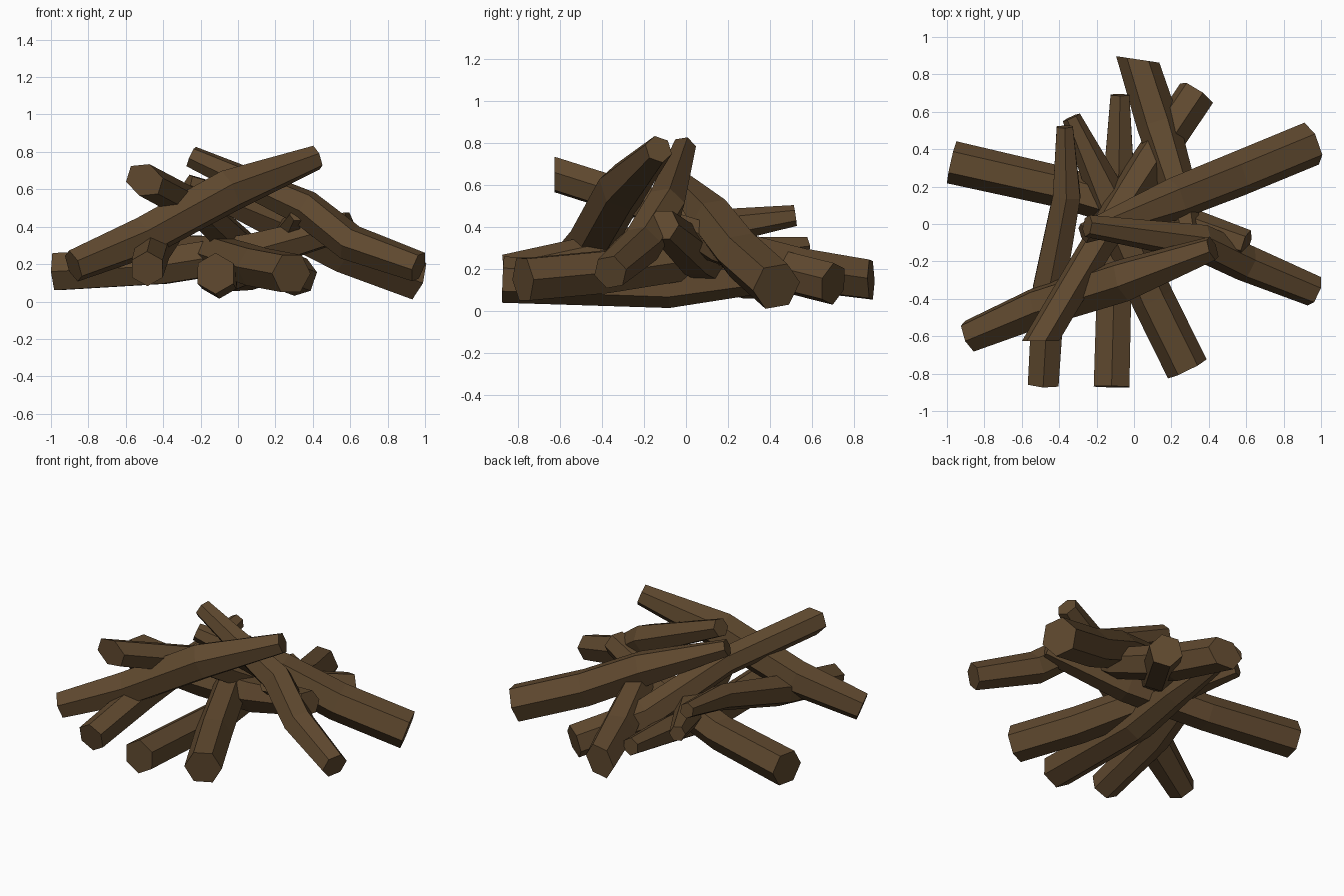
import bpy, bmesh
from math import cos, sin, pi, radians
from mathutils import Vector

if "Cube" in bpy.data.objects:
    bpy.data.objects.remove(bpy.data.objects["Cube"])

# brown bark
bark = bpy.data.materials.new("bark")
bark.diffuse_color = (0.115, 0.066, 0.028, 1)
bark.use_nodes = True
bark.node_tree.nodes["Principled BSDF"].inputs["Base Color"].default_value = bark.diffuse_color


def log(name, roll, *stations, sides=6, cut=None):
    """Faceted log: stations are (x, y, z, radius) along its bent axis.
    cut is the normal of a slanted saw cut at the first end."""
    pts = [Vector(s[:3]) for s in stations]
    bm = bmesh.new()
    rings = []
    for i, s in enumerate(stations):
        d = (pts[min(i + 1, len(pts) - 1)] - pts[max(i - 1, 0)]).normalized()
        u = d.cross(Vector((0, 0, 1))).normalized()
        v = u.cross(d)
        ring = []
        for k in range(sides):
            a = 2 * pi * k / sides + radians(roll)
            off = s[3] * (cos(a) * u + sin(a) * v)
            if cut and i == 0:
                n = Vector(cut)
                off -= d * off.dot(n) / d.dot(n)
            ring.append(bm.verts.new(pts[i] + off))
        rings.append(ring)
    for a, b in zip(rings, rings[1:]):
        for k in range(sides):
            n = (k + 1) % sides
            bm.faces.new((a[k], a[n], b[n], b[k]))
    bm.faces.new(rings[0])
    bm.faces.new(rings[-1])
    bmesh.ops.recalc_face_normals(bm, faces=bm.faces[:])
    me = bpy.data.meshes.new(name)
    bm.to_mesh(me)
    bm.free()
    me.materials.append(bark)
    ob = bpy.data.objects.new(name, me)
    bpy.context.collection.objects.link(ob)


# logs leaning in from the right
log("right_back_log", 10, (.95, .43, .118, .12), (.55, .265, .265, .12),
    (.22, .135, .43, .115), (-.27, -.05, .63, .055))
log("right_front_log", 10, (.965, -.36, .185, .085), (.6, -.21, .315, .1),
    (.36, -.1, .5, .1), (-.25, -.01, .775, .06))

# logs leaning in from the left
log("left_front_log", 20, (-.88, -.6, .19, .09), (-.5, -.44, .345, .115),
    (-.05, -.3, .59, .12), (.42, -.13, .77, .068))
log("left_back_log", 0, (-.975, .33, .16, .115), (-.4, .2, .19, .11),
    (.1, .05, .27, .11), (.6, -.11, .41, .08))
log("high_diagonal_log", 15, (-.5, -.625, .65, .088), (-.2, -.12, .49, .09),
    (.08, .32, .225, .105), (.335, .7, .13, .105), cut=(0, 1, 0))

# logs with their thick ends at the front
log("front_left_log", 30, (-.485, -.855, .175, .095), (-.455, -.35, .28, .1),
    (-.36, .15, .4, .085), (-.37, .52, .455, .05))
log("front_middle_log", 30, (-.12, -.87, .15, .11), (-.1, -.08, .12, .105),
    (-.08, .3, .165, .09), (-.075, .69, .2, .058))
log("front_right_log", 0, (.285, -.775, .15, .115), (.1, -.4, .185, .115),
    (-.13, .12, .26, .105), (-.335, .57, .31, .05))

# log with its thick end at the back
log("back_log", 0, (.02, .88, .15, .105), (.13, .53, .2, .115),
    (.25, .14, .32, .095), (.315, -.155, .465, .04), cut=(.15, 1, 0))
